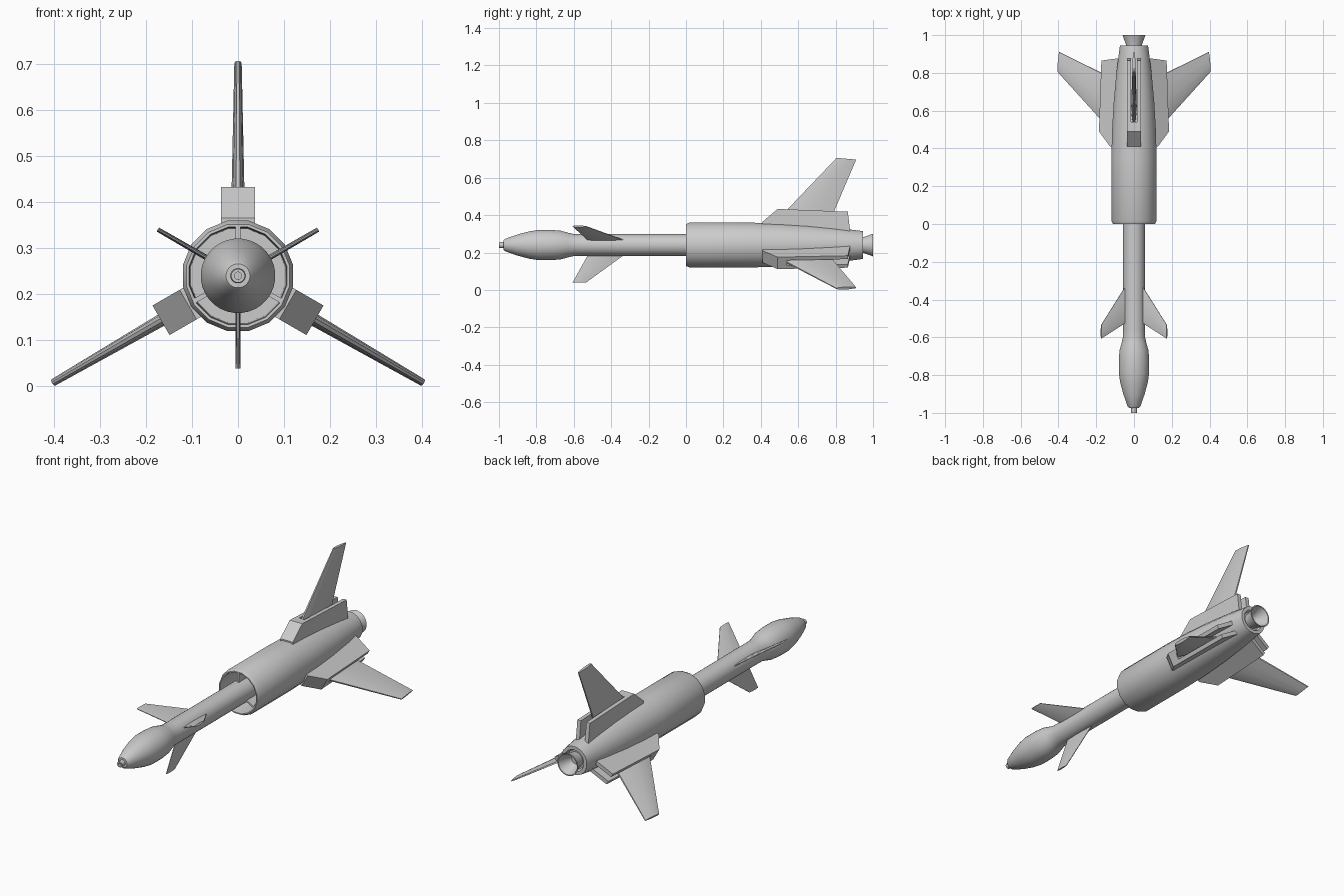
import bpy, bmesh, math
from mathutils import Matrix, Vector

if "Cube" in bpy.data.objects:
    bpy.data.objects.remove(bpy.data.objects["Cube"])

AXIS = Vector((0, 0, 0.24))   # centre line of the missile, running along y


def finish(name, bm, smooth=30):
    bmesh.ops.recalc_face_normals(bm, faces=bm.faces)
    me = bpy.data.meshes.new(name)
    bm.to_mesh(me)
    bm.free()
    ob = bpy.data.objects.new(name, me)
    bpy.context.collection.objects.link(ob)
    bpy.ops.object.select_all(action='DESELECT')
    ob.select_set(True)
    bpy.context.view_layer.objects.active = ob
    if smooth:
        bpy.ops.object.shade_smooth_by_angle(angle=math.radians(smooth))
    return ob


def lathe(name, profile, sides):
    """Revolve (y, radius) points around the centre line."""
    bm = bmesh.new()
    rings = []
    for y, r in profile:
        if r == 0:
            rings.append([bm.verts.new(AXIS + Vector((0, y, 0)))])
            continue
        ring = []
        for i in range(sides):
            a = 2 * math.pi * (i + 0.5) / sides
            ring.append(bm.verts.new(AXIS + Vector((r * math.cos(a), y, r * math.sin(a)))))
        rings.append(ring)
    for a, b in zip(rings, rings[1:]):
        for i in range(sides):
            quad = [a[i % len(a)], a[(i + 1) % len(a)], b[(i + 1) % len(b)], b[i % len(b)]]
            bm.faces.new(list(dict.fromkeys(quad)))
    return finish(name, bm)


def loft(bm, loops):
    """Skin two or more equal point loops and cap both ends."""
    vs = [[bm.verts.new(p) for p in loop] for loop in loops]
    n = len(vs[0])
    for a, b in zip(vs, vs[1:]):
        for i in range(n):
            bm.faces.new((a[i], a[(i + 1) % n], b[(i + 1) % n], b[i]))
    bm.faces.new(vs[0])
    bm.faces.new(vs[-1][::-1])


def prism(bm, outline, x0, x1):
    loft(bm, [[(x, y, r) for y, r in outline] for x in (x0, x1)])


def blade(bm, stations):
    """Fin from stations (front y, front r, back y, back r, half thickness)."""
    section = [(0, 0.3), (0.12, 0.75), (0.4, 1), (0.7, 0.85), (1, 0.3)]
    loops = []
    for y0, r0, y1, r1, w in stations:
        side = [(w * h, y0 + (y1 - y0) * t, r0 + (r1 - r0) * t) for t, h in section]
        loops.append(side + [(-x, y, r) for x, y, r in reversed(side)])
    loft(bm, loops)


def around(name, build, start, smooth=30):
    """Three copies spaced round the body, the first pointing at start degrees."""
    for i in range(3):
        bm = bmesh.new()
        build(bm)
        turn = Matrix.Rotation(math.radians(90 - start - 120 * i), 4, 'Y')
        bm.transform(Matrix.Translation(AXIS) @ turn)
        finish(f"{name}_{i + 1}", bm, smooth)


# Slim front body with bulged nose and small tip
lathe("nose_and_rod", [(-0.975, 0), (-0.975, 0.026), (-0.965, 0.034), (-0.90, 0.057),
                       (-0.84, 0.073), (-0.79, 0.081), (-0.72, 0.081), (-0.67, 0.077),
                       (-0.63, 0.066), (-0.60, 0.059), (-0.56, 0.058), (0.36, 0.058)], 32)
lathe("nose_tip", [(-0.96, 0.017), (-1.0, 0.015), (-1.0, 0.008), (-0.985, 0.008), (-0.985, 0)], 16)

# Outer booster shell, open at the front
lathe("booster_shell", [(0.35, 0), (0.35, 0.104), (0.02, 0.106), (0.0, 0.108), (0.0, 0.114),
                        (0.018, 0.122), (0.35, 0.122), (0.50, 0.118), (0.65, 0.109),
                        (0.80, 0.095), (0.945, 0.076), (0.945, 0.058), (0.93, 0.05), (0.93, 0)], 16)

# Flared hollow exhaust nozzle
lathe("exhaust_nozzle", [(0.92, 0.04), (0.95, 0.043), (1.0, 0.061), (1.0, 0.055),
                         (0.96, 0.040), (0.93, 0.025), (0.93, 0)], 24)

# Thin struts between rod and shell
around("inner_strut", lambda bm: prism(bm, [(0.0, 0.05), (0.0, 0.11), (0.35, 0.11), (0.35, 0.05)],
                                       -0.005, 0.005), 90, 0)


# Fin mounts: a ramped front block and two rails with a slot between
def mount(bm):
    prism(bm, [(0.41, 0.09), (0.41, 0.125), (0.49, 0.193), (0.54, 0.191), (0.54, 0.08)], -0.037, 0.037)
    for s in (-1, 1):
        prism(bm, [(0.54, 0.08), (0.54, 0.191), (0.865, 0.178), (0.878, 0.07)], s * 0.016, s * 0.037)


around("fin_mount", mount, 90, 0)

# Large swept rear fins sitting in the slots
around("rear_fin", lambda bm: blade(bm, [(0.53, 0.09, 0.745, 0.07, 0.015),
                                         (0.54, 0.188, 0.79, 0.176, 0.014),
                                         (0.805, 0.466, 0.91, 0.457, 0.008)]), 90)

# Small forward-swept front fins
around("front_fin", lambda bm: blade(bm, [(-0.52, 0.045, -0.32, 0.045, 0.006),
                                          (-0.607, 0.201, -0.535, 0.201, 0.005)]), 30)
